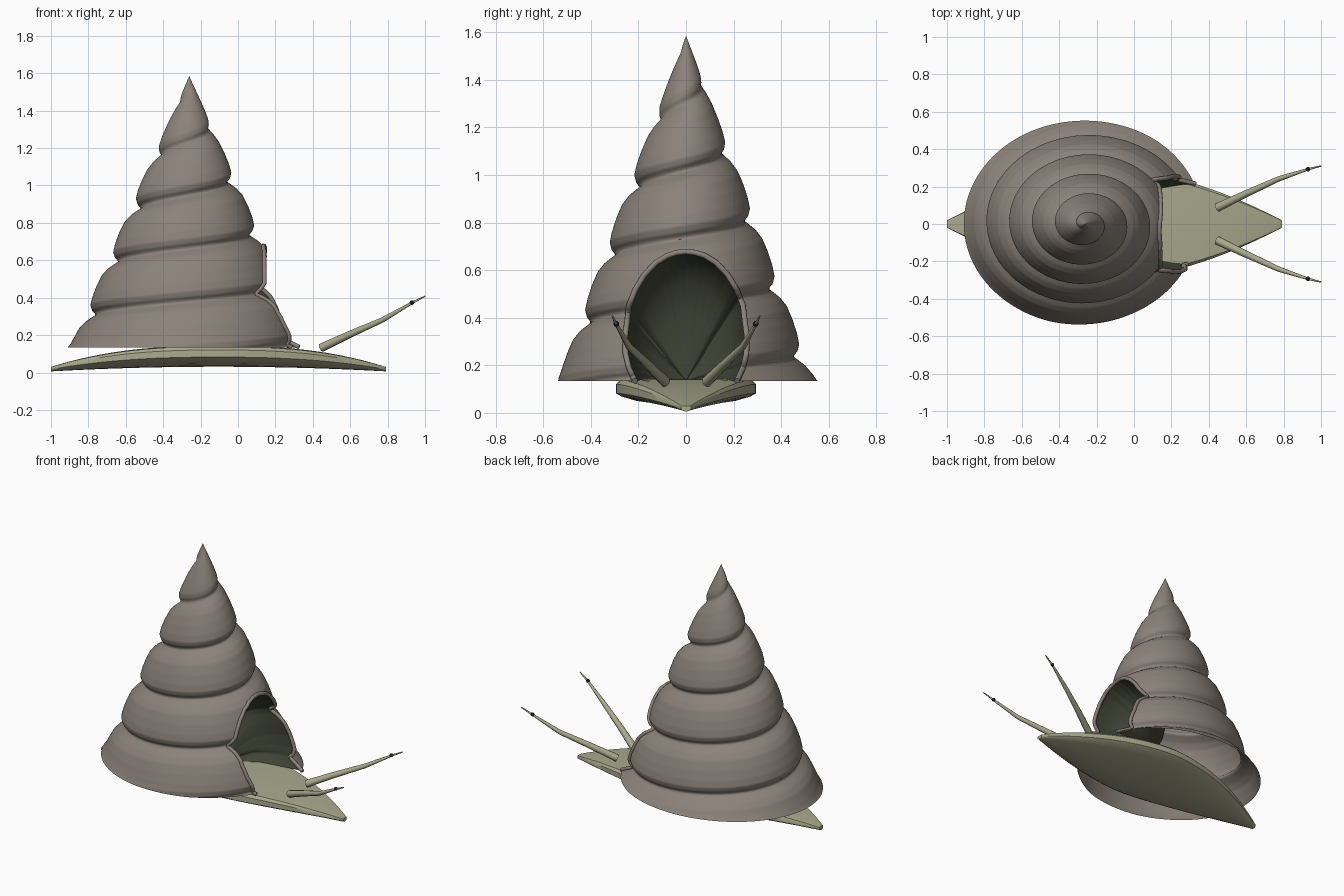
import bpy, bmesh, math
from mathutils import Vector

if "Cube" in bpy.data.objects:
    bpy.data.objects.remove(bpy.data.objects["Cube"])

CX, ASPECT, Z0, Z1, PITCH = -0.26, 0.85, 0.135, 1.585, 0.285

def material(name, rgb):
    m = bpy.data.materials.new(name)
    m.diffuse_color = (*rgb, 1)
    m.use_nodes = True
    m.node_tree.nodes["Principled BSDF"].inputs["Base Color"].default_value = m.diffuse_color
    return m

SHELL = material("shell_brown", (0.26, 0.225, 0.195))
SKIN = material("skin_olive", (0.40, 0.40, 0.27))
DARK = material("dark_inside", (0.05, 0.056, 0.035))
BLACK = material("black", (0.01, 0.01, 0.01))

def interp(table, v):
    for (a, fa), (b, fb) in zip(table, table[1:]):
        if v <= b:
            u = max(0, (v - a) / (b - a))
            return fa + (fb - fa) * u
    return table[-1][1]

def finish(bm, name, mat, angle=40):
    bmesh.ops.recalc_face_normals(bm, faces=bm.faces)
    me = bpy.data.meshes.new(name)
    bm.to_mesh(me)
    bm.free()
    ob = bpy.data.objects.new(name, me)
    bpy.context.collection.objects.link(ob)
    me.materials.append(mat)
    bpy.ops.object.select_all(action='DESELECT')
    ob.select_set(True)
    bpy.context.view_layer.objects.active = ob
    bpy.ops.object.shade_smooth_by_angle(angle=math.radians(angle))
    return ob

def loft(bm, rings, closed):
    vs = [[bm.verts.new(p) for p in r] for r in rings]
    n = len(rings[0])
    for a, b in zip(vs, vs[1:]):
        for i in range(n if closed else n - 1):
            j = (i + 1) % n
            bm.faces.new((a[i], a[j], b[j], b[i]))
    return vs

def tube(name, pts, radii, bevel, mat):
    cu = bpy.data.curves.new(name, 'CURVE')
    cu.dimensions = '3D'
    cu.bevel_depth, cu.bevel_resolution, cu.use_fill_caps = bevel, 3, True
    sp = cu.splines.new('POLY')
    sp.points.add(len(pts) - 1)
    for p, co, r in zip(sp.points, pts, radii):
        p.co, p.radius = (*co, 1), r
    ob = bpy.data.objects.new(name, cu)
    cu.materials.append(mat)
    bpy.context.collection.objects.link(ob)

# Spiral shell: cone whose radius dips along a rising groove
WHORL = [(0, -.045), (.05, -.036), (.1, -.015), (.2, .006), (.35, .014), (.55, .017),
         (.75, .013), (.87, -.004), (.95, -.028), (1, -.045)]

def radius(theta, z):
    env = 0.62 * (Z1 - z) / (Z1 - Z0)
    f = ((z - 0.59) / PITCH - (theta - math.pi) / math.tau) % 1.0
    fade = min(1, (Z1 - z) / 0.6)
    return max(0.0005, env + interp(WHORL, f) * fade + 0.015 * math.exp(-(z - Z0) / 0.03))

def surf_x(y, z):
    theta = 0
    for _ in range(5):
        r = radius(theta, z)
        x = r * math.sqrt(max(0, 1 - (y / (ASPECT * r)) ** 2))
        theta = math.atan2(y / ASPECT, x)
    return CX + x

# Mouth outline, as half width over height
MOUTH = [(.135, .215), (.19, .24), (.25, .254), (.32, .256), (.38, .248), (.45, .24), (.52, .212),
         (.58, .175), (.63, .128), (.66, .08), (.673, .04), (.678, 0)]
half = []
for (za, wa), (zb, wb) in zip(MOUTH, MOUTH[1:]):
    half += [(wa + (wb - wa) * k / 8, za + (zb - za) * k / 8) for k in range(8)]
outline = half + [(0, .678)] + [(-y, z) for y, z in reversed(half)]

bm = bmesh.new()
NT, NZ = 144, 200
rings = []
for k in range(NZ + 1):
    z = Z0 + (Z1 - Z0) * k / NZ
    ring = []
    for i in range(NT):
        t = math.tau * i / NT
        r = radius(t, z)
        ring.append((CX + r * math.cos(t), ASPECT * r * math.sin(t), z))
    rings.append(ring)
loft(bm, rings, True)
# Cut the mouth and snap its border to the outline
cut = [v for v in bm.verts if v.co.x > 0 and v.co.z < .678 and abs(v.co.y) < interp(MOUTH, v.co.z)]
bmesh.ops.delete(bm, geom=cut, context='VERTS')
for v in bm.verts:
    if v.is_boundary and v.co.z > Z0 + .001 and v.co.z < .75 and v.co.x > 0:
        y, z = min(outline, key=lambda p: (p[0] - v.co.y) ** 2 + (p[1] - v.co.z) ** 2)
        v.co = (surf_x(y, z), y, z)
bmesh.ops.remove_doubles(bm, verts=bm.verts, dist=0.0003)
finish(bm, "spiral_shell", SHELL, 60)

# Thin lip around the mouth
lip = [(surf_x(y, z) + .004, y, z) for y, z in outline]
tube("mouth_lip", lip, [1] * len(lip), .012, SHELL)

# Dark hollow behind the mouth
bm = bmesh.new()
rings = []
for s, d in ((1, .006), (.97, .07), (.9, .15), (.75, .23), (.5, .28), (.2, .30), (.01, .305)):
    rings.append([((surf_x(y, z) - .006) * s + .2 * (1 - s) - d,
                   y * s, .135 + (z - .135) * s) for y, z in outline])
loft(bm, rings, False)
finish(bm, "mouth_hollow", DARK, 80)

# Foot: arched lens with a flat top and rounded belly
bm = bmesh.new()
rings = []
for k in range(41):
    t = -math.cos(math.pi * k / 40)
    x = -.105 + .895 * t
    w = .02 + .275 * (1 - abs(t) ** 1.7)
    top = .03 + .113 * (1 - abs(t) ** 2.5)
    bot = .006 + .025 * (1 - t * t)
    h = top - bot
    side = [(.0, 0), (.35, .04), (.7, .17), (.92, .34), (1, .46), (1, .8), (.93, .96), (.5, 1)]
    prof = side + [(0, 1)] + [(-a, b) for a, b in reversed(side[1:])]
    rings.append([(x, w * a, bot + h * b) for a, b in prof])
vs = loft(bm, rings, True)
bm.faces.new(vs[0])
bm.faces.new(vs[-1])
finish(bm, "foot", SKIN, 35)

# Eye stalks with small eyes
for s, side in ((1, "left"), (-1, "right")):
    tube(side + "_eye_stalk",
         [(.445, .088 * s, .132), (.6, .162 * s, .205), (.77, .24 * s, .28), (.93, .293 * s, .372), (1, .31 * s, .408)],
         [1, .82, .62, .3, .15], .023, SKIN)
    bm = bmesh.new()
    bmesh.ops.create_uvsphere(bm, u_segments=16, v_segments=10, radius=.012)
    bmesh.ops.translate(bm, verts=bm.verts, vec=Vector((.93, .293 * s, .374)))
    finish(bm, side + "_eye", BLACK, 60)
